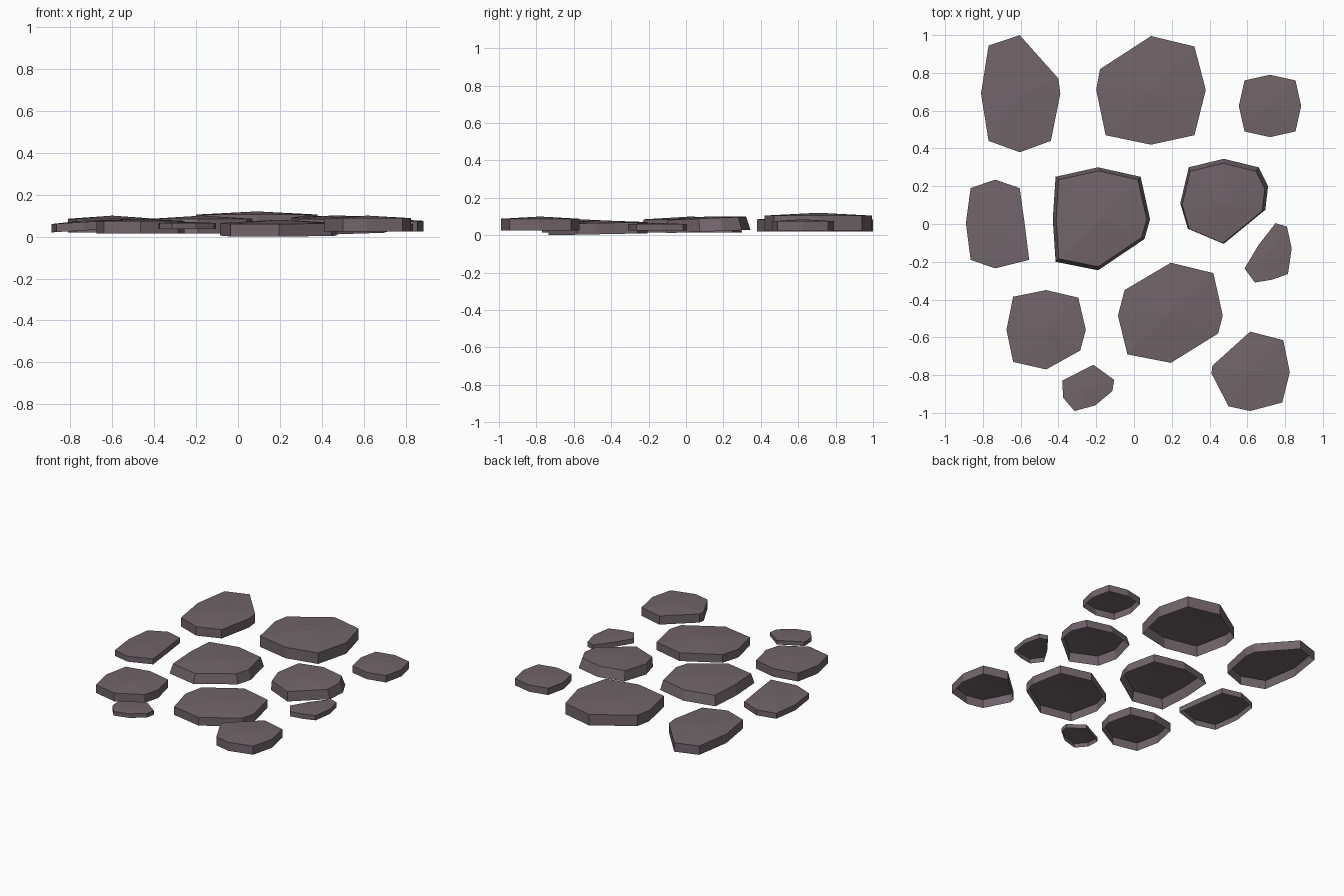
import bpy, bmesh

stone_mat = bpy.data.materials.new("warm_grey_stone")
stone_mat.diffuse_color = (0.165, 0.13, 0.144, 1)


def stone(name, outline, bottom, edge, crown, tilt=(0, 0), scale=1.0, shift=(0, 0)):
    """Hollow slab: clockwise outline, wall from bottom to edge, gently domed top."""
    cx = (min(p[0] for p in outline) + max(p[0] for p in outline)) / 2
    cy = (min(p[1] for p in outline) + max(p[1] for p in outline)) / 2
    bm = bmesh.new()
    low, high = [], []
    for x, y in outline:
        lean = (x - cx) * tilt[0] + (y - cy) * tilt[1]
        low.append(bm.verts.new((x, y, max(0, bottom + lean))))
        high.append(bm.verts.new((cx + (x - cx) * scale + shift[0],
                                  cy + (y - cy) * scale + shift[1], edge + lean)))
    mid = bm.verts.new((cx + shift[0], cy + shift[1], crown))
    n = len(outline)
    for i in range(n):
        j = (i + 1) % n
        bm.faces.new((low[i], high[i], high[j], low[j]))
        bm.faces.new((high[i], mid, high[j]))
    mesh = bpy.data.meshes.new(name)
    bm.to_mesh(mesh)
    bm.free()
    mesh.materials.append(stone_mat)
    bpy.context.collection.objects.link(bpy.data.objects.new(name, mesh))


# back row
stone("back_left_stone", [(-.605, 1), (-.40, .77), (-.39, .69), (-.44, .44), (-.605, .38),
      (-.77, .44), (-.81, .69), (-.77, .945)], .02, .085, .1)
stone("back_middle_stone", [(.09, .995), (.32, .94), (.38, .71), (.32, .47), (.09, .42),
      (-.15, .47), (-.20, .71), (-.18, .82)], .025, .105, .12)
stone("back_right_stone", [(.72, .79), (.855, .76), (.885, .625), (.855, .49), (.72, .46),
      (.585, .49), (.555, .625), (.585, .76)], .025, .075, .085)

# middle row; two of these have sloping sides
stone("middle_left_stone", [(-.735, .235), (-.605, .19), (-.58, .01), (-.555, -.19), (-.735, -.235),
      (-.865, -.19), (-.89, .005), (-.865, .19)], .03, .07, .078, tilt=(.06, 0))
stone("centre_stone", [(-.19, .30), (.035, .25), (.085, .025), (.055, -.08), (-.19, -.245),
      (-.415, -.20), (-.43, .025), (-.415, .25)], .015, .085, .1, scale=.93)
stone("middle_right_stone", [(.475, .345), (.66, .30), (.71, .20), (.695, .075), (.475, -.105),
      (.285, -.025), (.245, .11), (.29, .30)], .02, .09, .1, tilt=(0, .04),
      scale=.94, shift=(-.004, -.01))
stone("right_pebble", [(.75, .005), (.81, -.015), (.835, -.13), (.815, -.265), (.73, -.295),
      (.64, -.31), (.585, -.235), (.66, -.11)], .025, .06, .065)

# front row
stone("front_left_stone", [(-.465, -.35), (-.295, -.39), (-.255, -.56), (-.285, -.67),
      (-.465, -.77), (-.64, -.73), (-.675, -.56), (-.64, -.385)], .015, .075, .085)
stone("front_middle_stone", [(.195, -.205), (.42, -.26), (.47, -.485), (.445, -.58),
      (.195, -.735), (-.035, -.69), (-.085, -.485), (-.05, -.35)], .005, .065, .08, tilt=(0, .02))
stone("front_pebble", [(-.215, -.745), (-.105, -.825), (-.115, -.885), (-.205, -.96),
      (-.315, -.99), (-.375, -.92), (-.38, -.83)], .035, .065, .07)
stone("front_right_stone", [(.615, -.57), (.79, -.615), (.825, -.785), (.785, -.945),
      (.615, -.99), (.50, -.965), (.41, -.79), (.415, -.75)], .025, .088, .1)
